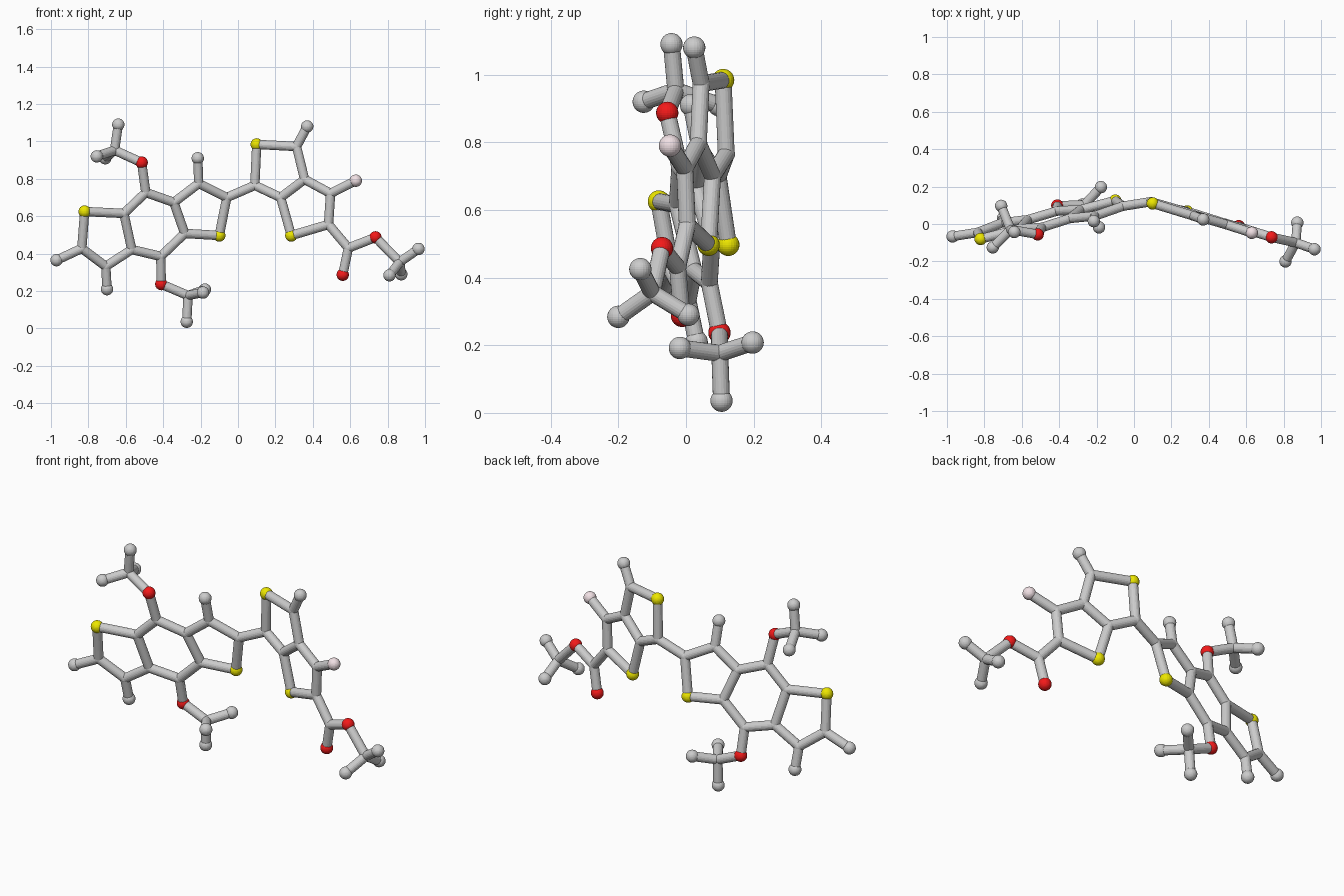
import bpy, bmesh
from mathutils import Vector

if "Cube" in bpy.data.objects:
    bpy.data.objects.remove(bpy.data.objects["Cube"])

BALL, JOINT, STICK = 0.033, 0.026, 0.025


def material(name, rgb):
    m = bpy.data.materials.new(name)
    m.diffuse_color = (*rgb, 1)
    m.use_nodes = True
    m.node_tree.nodes["Principled BSDF"].inputs["Base Color"].default_value = m.diffuse_color
    return m


RED = material("red", (0.9, 0.01, 0.01))
YELLOW = material("yellow", (0.85, 0.8, 0.0))
PINK = material("pink", (0.88, 0.75, 0.78))


def left_plane(x, z):
    return Vector((x, 0.248 + 0.25 * x - 0.197 * z, z))


def right_plane(x, z):
    return Vector((x, 0.168 - 0.3065 * x - 0.028 * z, z))


# Flat fused-ring sheet on the left (x, z)
left = {
    "sulfur_left": (-.82, .625), "ca": (-.835, .428), "cb": (-.707, .332),
    "cc": (-.568, .422), "cd": (-.61, .615), "ce": (-.493, .727),
    "cf": (-.343, .674), "cg": (-.285, .508), "ch": (-.413, .385),
    "ci": (-.21, .775), "cj": (-.06, .70), "sulfur_mid": (-.10, .497),
    "end_a": (-.97, .365), "end_b": (-.70, .21), "end_i": (-.215, .91),
    "oxygen_top": (-.515, .887), "oxygen_low": (-.41, .237),
}
# Flat fused-ring sheet on the right (x, z)
right = {
    "ck": (.09, .765), "sulfur_top": (.10, .984), "cl": (.313, .973),
    "cm": (.356, .797), "cn": (.228, .70), "co": (.495, .722),
    "cp": (.484, .556), "sulfur_right": (.285, .497), "end_l": (.37, 1.08),
    "fluorine": (.63, .79), "cq": (.59, .43), "oxygen_double": (.56, .287),
    "oxygen_right": (.735, .487),
}
# Three-pronged end groups off the sheets (x, y, z)
ends = {
    "ct": (-.66, -.03, .953), "end_t1": (-.64, -.043, 1.09),
    "end_t2": (-.755, -.125, .92), "end_t3": (-.71, .097, .91),
    "cu": (-.267, .10, .176), "end_u1": (-.274, .105, .036),
    "end_u2": (-.177, .197, .208), "end_u3": (-.187, -.018, .192),
    "cv": (.865, -.10, .355), "end_v1": (.965, -.135, .425),
    "end_v2": (.81, -.20, .284), "end_v3": (.873, .007, .29),
}
atoms = {n: left_plane(*p) for n, p in left.items()}
atoms.update({n: right_plane(*p) for n, p in right.items()})
atoms.update({n: Vector(p) for n, p in ends.items()})

# Chains of joined atoms
chains = [
    "ce cd sulfur_left ca cb cc cd",
    "cc ch cg cf ce",
    "cf ci cj sulfur_mid cg",
    "ca end_a",
    "cb end_b",
    "ci end_i",
    "ce oxygen_top ct end_t1",
    "end_t2 ct end_t3",
    "ch oxygen_low cu end_u1",
    "end_u2 cu end_u3",
    "cj ck sulfur_top cl cm cn ck",
    "cm co cp sulfur_right cn",
    "cl end_l",
    "co fluorine",
    "cp cq oxygen_double",
    "cq oxygen_right cv end_v1",
    "end_v2 cv end_v3",
]


def add_object(name, bm, mat=None):
    me = bpy.data.meshes.new(name)
    bm.to_mesh(me)
    bm.free()
    if mat:
        me.materials.append(mat)
    ob = bpy.data.objects.new(name, me)
    bpy.context.collection.objects.link(ob)
    return ob


# Balls: large at ends and coloured atoms, small at carbon joints
for name, pos in atoms.items():
    mat, radius, label = None, JOINT, "joint_" + name
    if name.startswith("end"):
        radius, label = BALL, "ball_" + name
    for key, m in (("sulfur", YELLOW), ("oxygen", RED), ("fluorine", PINK)):
        if name.startswith(key):
            mat, radius, label = m, BALL, "ball_" + name
    bm = bmesh.new()
    bmesh.ops.create_uvsphere(bm, u_segments=24, v_segments=16, radius=radius)
    add_object(label, bm, mat).location = pos

# Sticks between neighbouring atoms
for chain in chains:
    names = chain.split()
    for a, b in zip(names, names[1:]):
        d = atoms[b] - atoms[a]
        bm = bmesh.new()
        bmesh.ops.create_cone(bm, cap_ends=True, segments=20, radius1=STICK,
                              radius2=STICK, depth=d.length)
        ob = add_object(f"stick_{a}_{b}", bm)
        ob.location = (atoms[a] + atoms[b]) / 2
        ob.rotation_mode = 'QUATERNION'
        ob.rotation_quaternion = d.to_track_quat('Z', 'Y')
